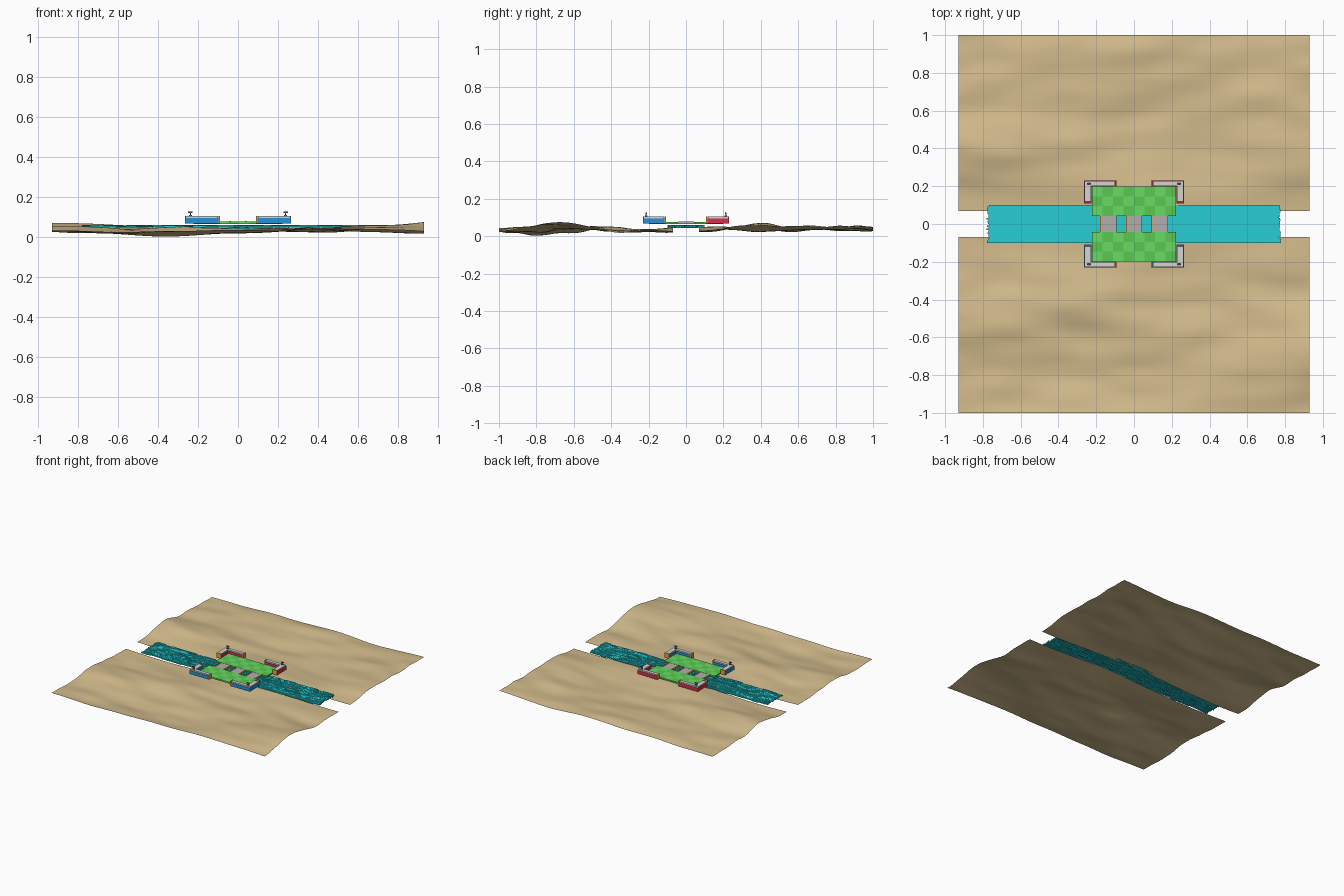
import bpy, bmesh, math, random
from mathutils import noise, Vector

if "Cube" in bpy.data.objects:
    bpy.data.objects.remove(bpy.data.objects["Cube"])

random.seed(4)


def material(name, rgb):
    m = bpy.data.materials.new(name)
    m.diffuse_color = (*rgb, 1)
    m.use_nodes = True
    m.node_tree.nodes["Principled BSDF"].inputs["Base Color"].default_value = m.diffuse_color
    return m


SAND = material("sand", (0.66, 0.51, 0.27))
WATER = material("water", (0.02, 0.62, 0.66))
GREEN_A = material("light_green", (0.14, 0.71, 0.13))
GREEN_B = material("dark_green", (0.10, 0.58, 0.08))
BLUE = material("blue", (0.02, 0.28, 0.66))
RED = material("red", (0.66, 0.03, 0.07))
ORANGE = material("orange", (0.85, 0.36, 0.04))
STONE = material("pale_stone", (0.68, 0.66, 0.64))
PLANK = material("plank_grey", (0.45, 0.42, 0.42))
DARK = material("dark_metal", (0.12, 0.13, 0.16))


def finish(name, bm, mats):
    me = bpy.data.meshes.new(name)
    bm.to_mesh(me)
    bm.free()
    for m in mats:
        me.materials.append(m)
    ob = bpy.data.objects.new(name, me)
    bpy.context.collection.objects.link(ob)
    return ob


def add_box(bm, x, y, z, mat=0):
    """Box between the (low, high) pairs x, y and z."""
    x, y = sorted(x), sorted(y)
    v = [bm.verts.new((a, b, c)) for c in z for a, b in
         ((x[0], y[0]), (x[1], y[0]), (x[1], y[1]), (x[0], y[1]))]
    for f in ((3, 2, 1, 0), (4, 5, 6, 7), (0, 1, 5, 4),
              (1, 2, 6, 5), (2, 3, 7, 6), (3, 0, 4, 7)):
        bm.faces.new([v[i] for i in f]).material_index = mat


def sheet(bm, nx, ny, point):
    rows = [[bm.verts.new(point(i / nx, j / ny)) for i in range(nx + 1)] for j in range(ny + 1)]
    for j in range(ny):
        for i in range(nx):
            f = bm.faces.new((rows[j][i], rows[j][i + 1], rows[j + 1][i + 1], rows[j + 1][i]))
            f.smooth = True


# rolling sand, stretched along x, calmer beside the river
def ground_height(x, y):
    n = noise.noise(Vector((x * 1.3 + 3, y * 3.2 + 7, 0.4))) * 0.034
    n += noise.noise(Vector((x * 3.0, y * 8.0, 5.1))) * 0.010
    n += 0.008 * math.sin(2.2 * x - 0.6) + 0.006 * math.sin(9 * y + 1.5 * x)
    far = min(1, max(0, (abs(y) - 0.07) / 0.3))
    far = far * far * (3 - 2 * far)
    bank = 0.036 + 0.010 * math.sin(4 * x + 2 * y + 1.0) + 0.3 * n
    return min(0.08, max(0.0, bank * (1 - far) + (0.042 + 1.25 * n) * far))


for side, label in ((-1, "front"), (1, "back")):
    bm = bmesh.new()

    def ground(u, v):
        x = -0.93 + 1.86 * u
        y = (-1 + 0.93 * v) if side < 0 else (0.07 + 0.93 * v)
        return x, y, ground_height(x, y)
    sheet(bm, 90, 60, ground)
    finish(label + "_sand", bm, [SAND])

# choppy river made of long thin stepped ripples
bm = bmesh.new()
rows = 26
for j in range(rows):
    y0 = -0.1 + 0.2 * j / rows
    x = -0.78 + random.uniform(0, 0.012)
    end = 0.78 - random.uniform(0, 0.012)
    while x < end:
        nxt = min(end, x + random.uniform(0.03, 0.09))
        top = 0.056 + random.uniform(-0.004, 0.004)
        add_box(bm, (x, nxt), (y0, y0 + 0.2 / rows), (top - 0.008, top))
        x = nxt
finish("river", bm, [WATER])

# chequered lawns on either bank
for side, label in ((-1, "front"), (1, "back")):
    bm = bmesh.new()
    for i in range(8):
        for j in range(3):
            x = -0.222 + 0.0555 * i
            y = 0.042 + 0.052 * j
            add_box(bm, (x, x + 0.0555), (side * y, side * (y + 0.052)),
                    (0.066, 0.077), (i + j) % 2)
    bmesh.ops.remove_doubles(bm, verts=bm.verts, dist=1e-5)
    # drop the inner walls shared by neighbouring squares
    inner = [f for f in bm.faces if abs(f.normal.z) < 0.5
             and any(len(e.link_faces) > 3 for e in f.edges)
             and abs(f.calc_center_median().x) < 0.221
             and 0.043 < abs(f.calc_center_median().y) < 0.197]
    bmesh.ops.delete(bm, geom=inner, context='FACES_ONLY')
    finish(label + "_lawn", bm, [GREEN_A, GREEN_B])

# three crossings with low orange kerbs
for x0, x1, label in ((-0.18, -0.092, "left"), (-0.042, 0.042, "middle"), (0.092, 0.18, "right")):
    bm = bmesh.new()
    add_box(bm, (x0, x1), (-0.042, 0.042), (0.066, 0.076), 0)
    for x in (x0, x1 - 0.006):
        add_box(bm, (x, x + 0.006), (-0.042, 0.042), (0.068, 0.080), 1)
    finish(label + "_bridge", bm, [PLANK, ORANGE])

# L-shaped corner walls, coloured below and stone above, each with a small gun
for sy, team, accent, row in ((-1, BLUE, ORANGE, "front"), (1, RED, ORANGE, "back")):
    for sx, col in ((-1, "left"), (1, "right")):
        def part(bm, x, y, z, mat=0):
            add_box(bm, (sx * x[0], sx * x[1]), (sy * y[0], sy * y[1]), z, mat)
        bm = bmesh.new()
        part(bm, (0.098, 0.265), (0.198, 0.230), (0.068, 0.096), 0)
        part(bm, (0.224, 0.265), (0.115, 0.198), (0.068, 0.096), 0)
        part(bm, (0.100, 0.262), (0.201, 0.227), (0.096, 0.105), 1)
        part(bm, (0.227, 0.262), (0.118, 0.201), (0.096, 0.105), 1)
        # orange end caps
        part(bm, (0.091, 0.098), (0.198, 0.230), (0.068, 0.106), 2)
        part(bm, (0.224, 0.265), (0.108, 0.115), (0.068, 0.106), 2)
        finish(f"{row}_{col}_wall", bm, [team, STONE, accent])

        bm = bmesh.new()
        part(bm, (0.231, 0.245), (0.207, 0.219), (0.105, 0.111), 0)
        part(bm, (0.235, 0.241), (0.210, 0.216), (0.111, 0.120), 0)
        part(bm, (0.228, 0.250), (0.209, 0.217), (0.120, 0.127), 0)
        finish(f"{row}_{col}_gun", bm, [DARK])
